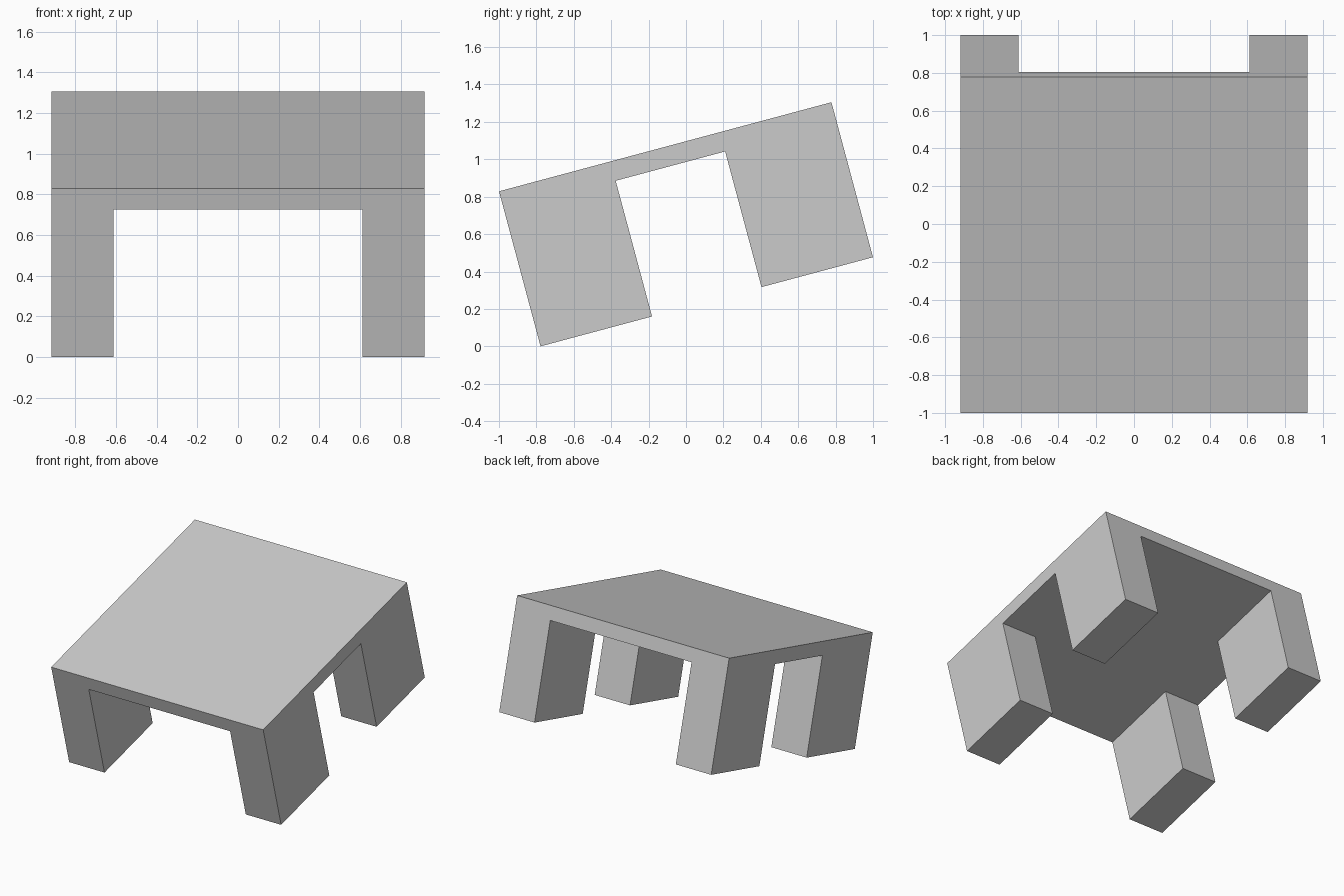
import bpy, bmesh, math
from mathutils import Matrix

cube = bpy.data.objects.get("Cube")
if cube:
    bpy.data.objects.remove(cube, do_unlink=True)

WIDTH, DEPTH, HEIGHT = 1.836, 1.84, 0.858
TOP = 0.107                       # tabletop thickness
LEG_X, LEG_Y = 0.306, 0.617       # leg cross-section
TILT = math.radians(15)

grey = bpy.data.materials.new("light grey")
grey.use_nodes = True
colour = (0.6, 0.6, 0.6, 1)
grey.diffuse_color = colour
grey.node_tree.nodes["Principled BSDF"].inputs["Base Color"].default_value = colour

# Tabletop slab, centred on the table's overall middle
bm = bmesh.new()
slab = Matrix.Translation((0, 0, (HEIGHT - TOP) / 2)) @ Matrix.Diagonal((WIDTH, DEPTH, TOP, 1))
bmesh.ops.create_cube(bm, size=1, matrix=slab)

# Cut the slab along the inner sides of the legs
inner_x, inner_y = WIDTH / 2 - LEG_X, DEPTH / 2 - LEG_Y
for sign in (-1, 1):
    for point, normal in (((sign * inner_x, 0, 0), (1, 0, 0)),
                          ((0, sign * inner_y, 0), (0, 1, 0))):
        bmesh.ops.bisect_plane(bm, geom=bm.verts[:] + bm.edges[:] + bm.faces[:],
                               plane_co=point, plane_no=normal)

# Pull the four legs down from the underside corners
bm.normal_update()
corners = []
for face in bm.faces:
    c = face.calc_center_median()
    if face.normal.z < -0.9 and abs(c.x) > inner_x and abs(c.y) > inner_y:
        corners.append(face)
for face in corners:
    leg = bmesh.ops.extrude_discrete_faces(bm, faces=[face])["faces"][0]
    bmesh.ops.translate(bm, verts=leg.verts[:], vec=(0, 0, TOP - HEIGHT))

# Merge flat neighbours, then tilt the table back and rest it on the ground
bmesh.ops.remove_doubles(bm, verts=bm.verts[:], dist=0.0001)
bmesh.ops.dissolve_limit(bm, angle_limit=0.01, verts=bm.verts[:], edges=bm.edges[:])
bmesh.ops.recalc_face_normals(bm, faces=bm.faces[:])
bm.transform(Matrix.Rotation(TILT, 4, 'X'))
lowest = min(v.co.z for v in bm.verts)
bm.transform(Matrix.Translation((0, 0, -lowest)))

mesh = bpy.data.meshes.new("table")
bm.to_mesh(mesh)
bm.free()
mesh.materials.append(grey)
table = bpy.data.objects.new("table", mesh)
bpy.context.collection.objects.link(table)
